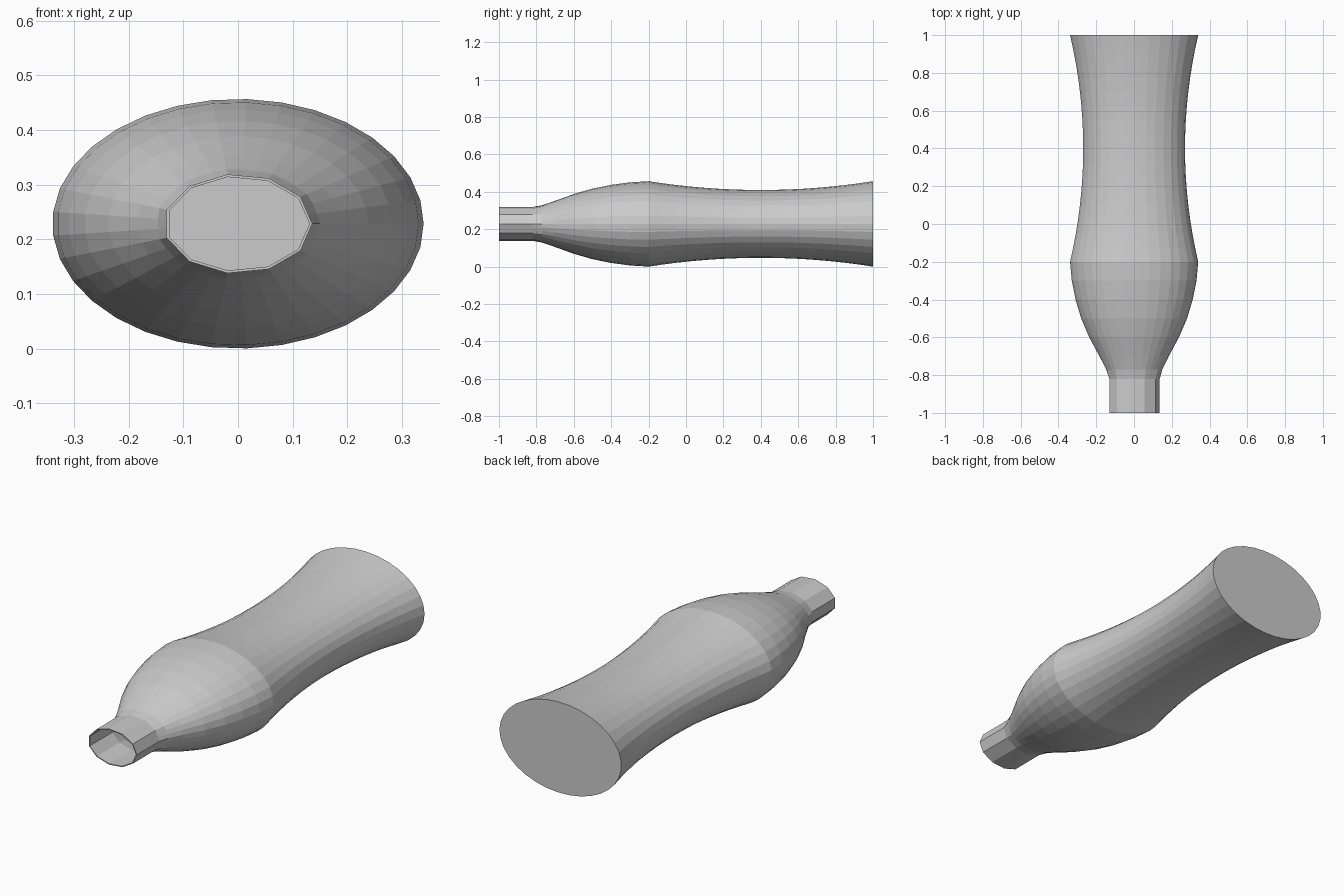
import bpy, bmesh, math

if "Cube" in bpy.data.objects:
    bpy.data.objects.remove(bpy.data.objects["Cube"])

SIDES = 33          # body sides (three per neck facet)
NECK = 11           # neck facets
RATIO = 0.672       # height / width of the oval section
CZ = 0.34 * RATIO   # centre height
WALL = 0.005


def unit_point(i, facet):
    """Point on the unit circle, blended towards the coarse neck polygon."""
    a = 2 * math.pi * i / SIDES
    k, t = divmod(i, SIDES // NECK)
    t /= SIDES // NECK
    a0, a1 = 2 * math.pi * k / NECK, 2 * math.pi * (k + 1) / NECK
    px = math.cos(a0) * (1 - t) + math.cos(a1) * t
    pz = math.sin(a0) * (1 - t) + math.sin(a1) * t
    return (math.cos(a) * (1 - facet) + px * facet,
            math.sin(a) * (1 - facet) + pz * facet)


# Profile: (y, half width, neck faceting)
profile = [(-1, .136, 1), (-.82, .136, 1), (-.77, .15, .5), (-.7, .184, 0),
           (-.6, .238, 0), (-.5, .281, 0), (-.4, .311, 0), (-.3, .331, 0),
           (-.2, .34, 0)]
# Waisted rear grip
for n in range(1, 17):
    y = -.2 + 1.2 * n / 16
    profile.append((y, .27 + .07 * ((y - .4) / .6) ** 2, 0))

bm = bmesh.new()


def ring(y, r, facet, inset=0):
    verts = []
    for i in range(SIDES):
        x, z = unit_point(i, facet)
        verts.append(bm.verts.new((x * (r - inset), y, CZ + z * (r * RATIO - inset))))
    return verts


def bridge(a, b):
    for i in range(SIDES):
        j = (i + 1) % SIDES
        bm.faces.new((a[i], a[j], b[j], b[i]))


# Outer skin, then inner skin joined at the mouth rim
outer = [ring(*p) for p in profile]
inner = [ring(min(y, 1 - WALL), r, f, WALL) for y, r, f in profile]
for skin in (outer, inner):
    for a, b in zip(skin, skin[1:]):
        bridge(a, b)
    bm.faces.new(skin[-1])
bridge(outer[0], inner[0])

bmesh.ops.recalc_face_normals(bm, faces=bm.faces[:])
mesh = bpy.data.meshes.new("bottle")
bm.to_mesh(mesh)
bm.free()
bpy.context.collection.objects.link(bpy.data.objects.new("bottle", mesh))
